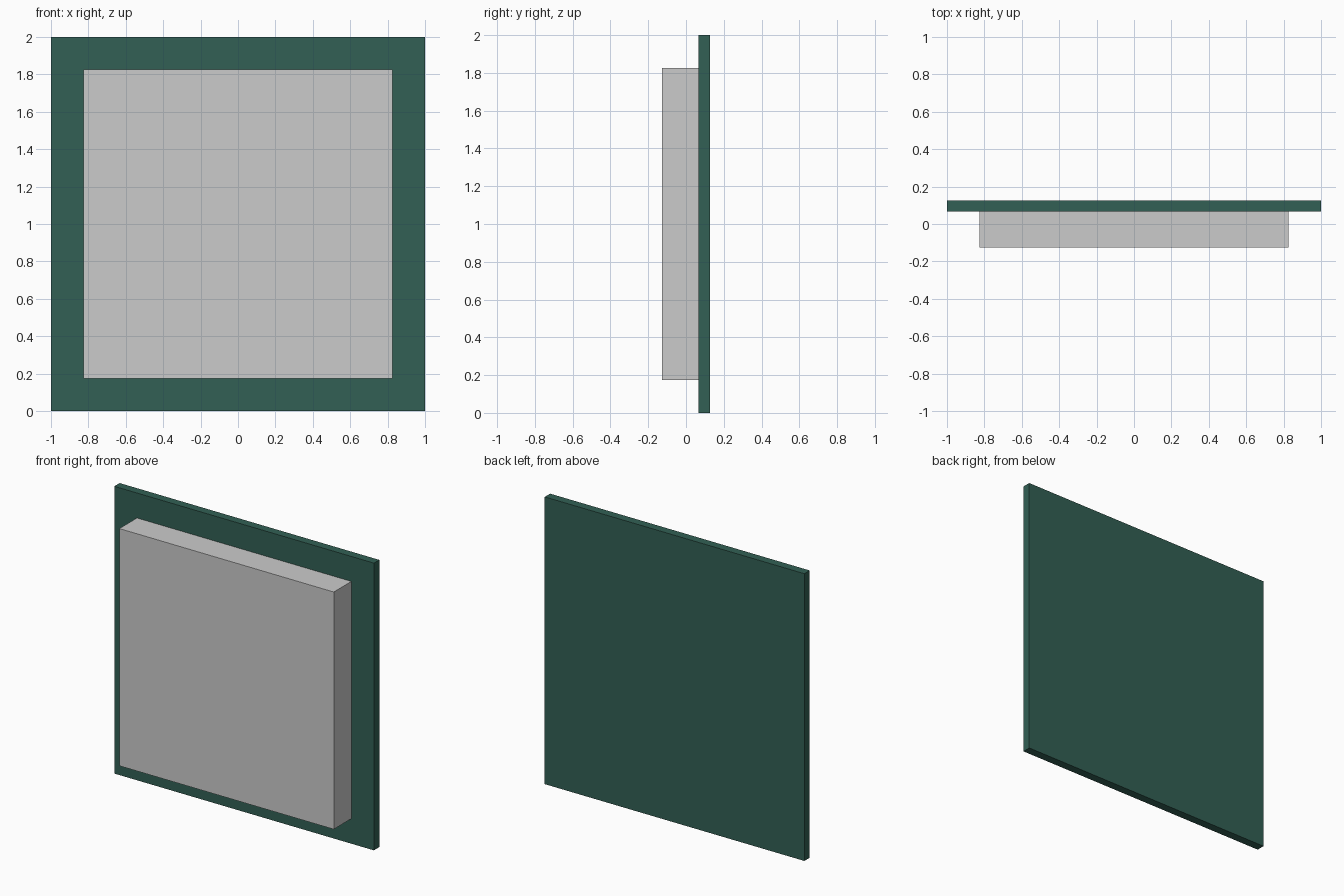
import bpy

if "Cube" in bpy.data.objects:
    bpy.data.objects.remove(bpy.data.objects["Cube"])


def box(name, x, y, z):
    """Axis-aligned box from (min, max) ranges."""
    ranges = (x, y, z)
    bpy.ops.mesh.primitive_cube_add(size=1, location=[(a + b) / 2 for a, b in ranges])
    obj = bpy.context.object
    obj.name = name
    obj.scale = [b - a for a, b in ranges]
    bpy.ops.object.transform_apply(location=False, rotation=False, scale=True)
    return obj


# Thin green backing board
board = box("back_board", (-1, 1), (0.067, 0.126), (0, 2))
green = bpy.data.materials.new("dark_green")
green.diffuse_color = (0.032, 0.117, 0.089, 1)
green.use_nodes = True
green.node_tree.nodes["Principled BSDF"].inputs["Base Color"].default_value = green.diffuse_color
board.data.materials.append(green)

# Thick grey panel fixed to the front of the board
box("front_panel", (-0.826, 0.826), (-0.126, 0.067), (0.174, 1.826))
